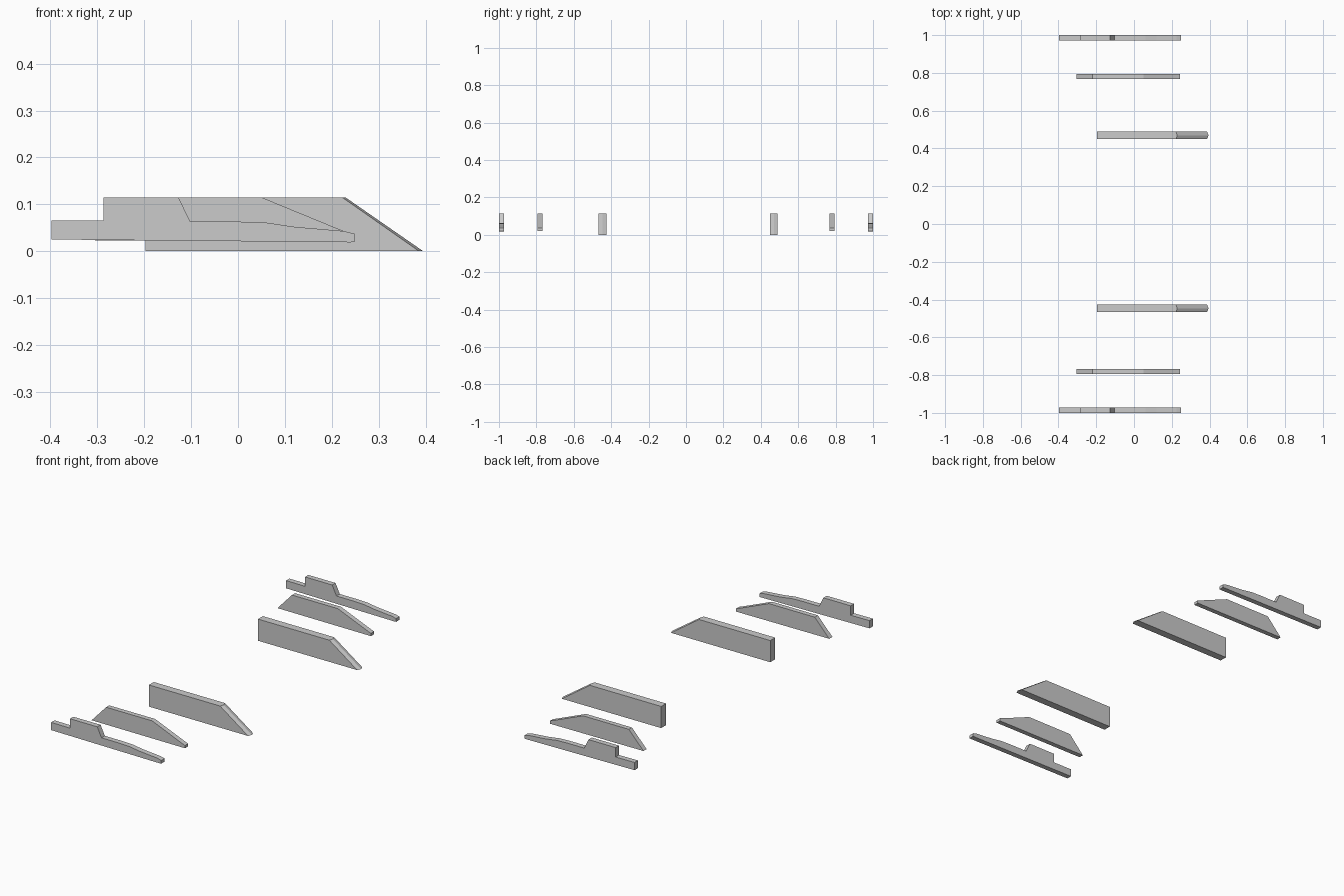
import bpy, bmesh

if "Cube" in bpy.data.objects:
    bpy.data.objects.remove(bpy.data.objects["Cube"])


def blade(name, profile, y0, y1, ridge=None):
    """Extrude an x/z profile from y0 to y1; ridge = {index: x shift} on the middle section."""
    ridge = ridge or {}
    sections = [(y0, {})] + ([((y0 + y1) / 2, ridge)] if ridge else []) + [(y1, {})]
    bm = bmesh.new()
    rings = [[bm.verts.new((x + shift.get(i, 0), y, z)) for i, (x, z) in enumerate(profile)]
             for y, shift in sections]
    n = len(profile)
    for a, b in zip(rings, rings[1:]):
        for i in range(n):
            j = (i + 1) % n
            bm.faces.new((a[i], a[j], b[j], b[i]))
    bm.faces.new(rings[0])
    bm.faces.new(rings[-1][::-1])
    bmesh.ops.recalc_face_normals(bm, faces=bm.faces)
    mesh = bpy.data.meshes.new(name)
    bm.to_mesh(mesh)
    bm.free()
    bpy.context.collection.objects.link(bpy.data.objects.new(name, mesh))


# Side profiles (x, z)
outer = [(-0.398, 0.025), (-0.398, 0.066), (-0.287, 0.065), (-0.287, 0.115),
         (-0.127, 0.115), (-0.102, 0.063), (0.0, 0.063), (0.06, 0.061),
         (0.12, 0.052), (0.225, 0.043), (0.249, 0.037), (0.249, 0.020), (0.24, 0.019)]
middle = [(-0.305, 0.023), (-0.22, 0.115), (0.05, 0.115), (0.225, 0.043),
          (0.244, 0.036), (0.244, 0.021)]
inner = [(-0.197, 0.0), (-0.197, 0.115), (0.222, 0.115), (0.386, 0.0)]

# Outer and middle blades, mirrored left and right
for side, s in (("left", -1), ("right", 1)):
    blade("outer_blade_" + side, outer, s * 0.972, s * 1.0)
    blade("middle_blade_" + side, middle, s * 0.767, s * 0.793)

# Thick inner blades with a ridged sloping nose
nose = {2: 0.007, 3: 0.009}
blade("inner_blade_left", inner, -0.467, -0.426, nose)
blade("inner_blade_right", inner, 0.449, 0.490, nose)
